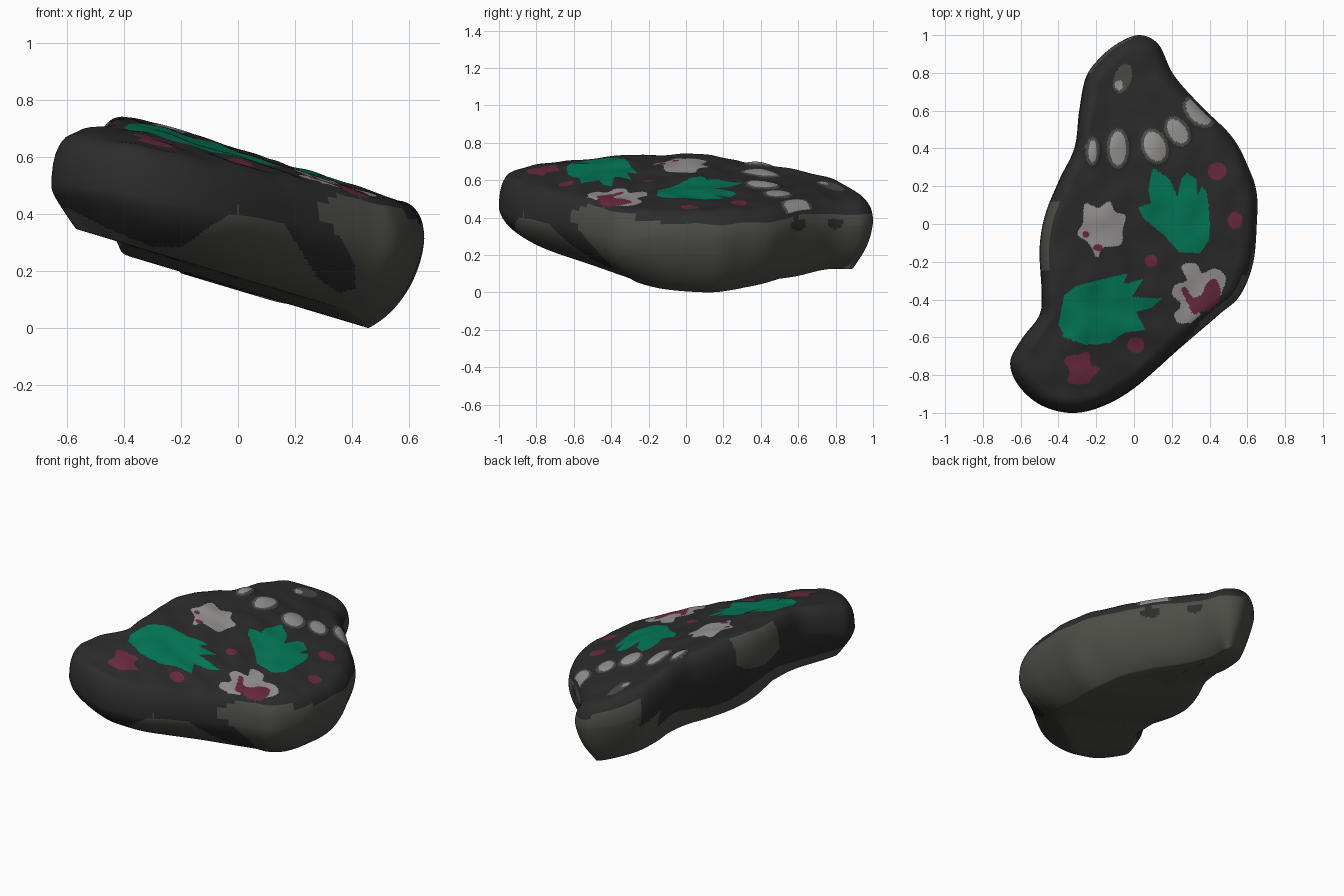
import bpy, math
from mathutils import Vector, noise

if "Cube" in bpy.data.objects:
    bpy.data.objects.remove(bpy.data.objects["Cube"])

N, TOP, SIDE, BOT = 540, 100, 30, 6

def material(name, rgb):
    m = bpy.data.materials.new(name)
    m.diffuse_color = (*rgb, 1)
    m.use_nodes = True
    m.node_tree.nodes["Principled BSDF"].inputs["Base Color"].default_value = m.diffuse_color
    return m

CHAR, OLIVE, WHITE, GREEN, PINK = range(5)
mats = [material("charcoal", (0.025, 0.025, 0.025)),
        material("olive grey", (0.075, 0.075, 0.064)),
        material("pale grey", (0.32, 0.30, 0.30)),
        material("green paint", (0.001, 0.195, 0.10)),
        material("plum paint", (0.15, 0.024, 0.051))]

# Plan outline of the stone, clockwise from the back tip
outline = [(.03, 1), (.13, .95), (.21, .79), (.35, .63), (.52, .46), (.61, .29), (.65, .16),
           (.65, 0), (.63, -.21), (.56, -.38), (.45, -.48), (.24, -.66), (0, -.87), (-.18, -.97),
           (-.34, -1), (-.5, -.955), (-.615, -.85), (-.655, -.73), (-.595, -.61), (-.5, -.48),
           (-.49, -.35), (-.5, -.13), (-.47, .05), (-.395, .235), (-.315, .405), (-.29, .6),
           (-.255, .775), (-.18, .88), (-.08, .96)]

def smooth_loop(pts, count):
    """Closed Catmull-Rom curve, resampled evenly, counter-clockwise."""
    p = [Vector(q) for q in reversed(pts)]
    n, fine = len(p), []
    for i in range(n):
        a, b, c, d = (p[(i + k) % n] for k in (-1, 0, 1, 2))
        for s in range(40):
            t = s / 40
            fine.append(0.5 * (2 * b + (c - a) * t + (2 * a - 5 * b + 4 * c - d) * t * t
                               + (3 * b - a - 3 * c + d) * t ** 3))
    fine.append(fine[0])
    length = [0]
    for u, v in zip(fine, fine[1:]):
        length.append(length[-1] + (v - u).length)
    out, j = [], 0
    for i in range(count):
        want = length[-1] * i / count
        while length[j + 1] < want:
            j += 1
        out.append(fine[j].lerp(fine[j + 1], (want - length[j]) / (length[j + 1] - length[j])))
    return out

loop = smooth_loop(outline, N)
W = N // 40
normals = []
for i in range(N):
    d = loop[(i + W) % N] - loop[i - W]
    normals.append(Vector((d.y, -d.x)).normalized())

# Painted marks: pale pads (cx, cy, rx, ry, tilt in degrees) and polygons
pads = [(-.22, .385, .022, .06, 0), (-.085, .40, .043, .09, 0), (.11, .41, .055, .08, 20),
        (.23, .49, .045, .07, 35), (.35, .60, .06, .085, 45)]
plum_dots = [(.44, .28, .05, .045, 0), (.535, .02, .038, .045, 0), (.09, -.195, .033, .033, 0),
             (.01, -.64, .045, .042, 0), (-.255, -.055, .018, .018, 0), (-.19, -.125, .025, .018, 0)]
green_leaves = [
    [(.10, .30), (.19, .235), (.23, .14), (.25, .24), (.28, .27), (.33, .235), (.335, .15),
     (.36, .2), (.385, .17), (.40, .06), (.40, -.08), (.35, -.155), (.24, -.15), (.16, -.06),
     (.05, .03), (.02, .09), (.09, .11), (.075, .18)],
    [(-.40, -.53), (-.37, -.38), (-.31, -.33), (-.20, -.30), (-.03, -.26), (-.06, -.32),
     (.05, -.29), (-.01, -.385), (.15, -.395), (.10, -.44), (.01, -.465), (.06, -.56),
     (-.05, -.575), (-.13, -.63), (-.26, -.64), (-.37, -.6)]]
pale_stars = [
    [(-.26, .11), (-.19, .085), (-.13, .12), (-.10, .065), (-.045, .045), (-.06, -.03),
     (-.07, -.11), (-.165, -.125), (-.195, -.18), (-.24, -.1), (-.3, -.055), (-.27, .01)],
    [(.25, -.22), (.33, -.21), (.36, -.26), (.43, -.235), (.485, -.28), (.47, -.35), (.44, -.42),
     (.37, -.43), (.33, -.51), (.24, -.525), (.21, -.48), (.25, -.43), (.2, -.37), (.22, -.32),
     (.28, -.3)]]
plum_shapes = [
    [(.25, -.345), (.28, -.34), (.31, -.39), (.36, -.37), (.38, -.32), (.43, -.29), (.46, -.36),
     (.43, -.44), (.36, -.465), (.31, -.475), (.29, -.43)],
    [(-.35, -.70), (-.29, -.69), (-.24, -.68), (-.23, -.74), (-.18, -.765), (-.215, -.81),
     (-.26, -.85), (-.35, -.84), (-.34, -.78), (-.37, -.73)]]
pale_stars, plum_shapes = ([[tuple(q) for q in smooth_loop(s, 48)] for s in group]
                           for group in (pale_stars, plum_shapes))
dark_finger = [(.08, .42), (.17, .35), (.28, .17), (.35, .12), (.41, .13), (.41, .22), (.35, .33),
               (.25, .42)]
front_line = [(-.7, .47), (-.45, .34), (-.3, .28), (-.2, .28), (-.1, .35), (0, .41), (.1, .38),
              (.2, .40), (.27, .42), (.35, .46), (.5, .43), (.7, .39)]

def oval(x, y, e, grow=0):
    cx, cy, rx, ry, deg = e
    c, s = math.cos(math.radians(deg)), math.sin(math.radians(deg))
    u, v = (x - cx) * c + (y - cy) * s, (y - cy) * c - (x - cx) * s
    return (u / (rx + grow)) ** 2 + (v / (ry + grow)) ** 2

def inside(x, y, poly):
    hit = False
    for (ax, ay), (bx, by) in zip(poly, poly[1:] + poly[:1]):
        if (ay > y) != (by > y) and x < ax + (y - ay) * (bx - ax) / (by - ay):
            hit = not hit
    return hit

# Sloping top and underside of the stone
def z_top(x, y):
    z = .622 - .315 * x - (.13 if y > 0 else .1) * y * y - .7 * min(0, x + .25) ** 2
    z += .012 * noise.noise(Vector((x * 8, y * 8, .3)))
    for e in pads:
        q = oval(x, y, e, .03)
        if q < 1:
            z += .014 * (1 - q)
    return z

def z_bottom(x, y):
    back = max(0, min(1, (y - .3) / .35))
    return .132 - .3 * x + .04 * min(1, abs(y - .1) / .4) ** 2 - .045 * back * back * (3 - 2 * back)

verts, rings = [], []

def add_ring(points):
    rings.append(len(verts))
    verts.extend(points)

def widest(n):
    """Depth below the top at which the wall bulges furthest."""
    return .11 + .06 * max(0, -n.x, -n.y)

centre = Vector((.03, -.08))
for k in range(1, TOP + 1):                     # top, centre outwards
    ring = []
    for p, n in zip(loop, normals):
        q = centre.lerp(p - n * .075, k / TOP)
        ring.append((q.x, q.y, z_top(q.x, q.y)))
    add_ring(ring)
for inset, drop in ((.063, .02), (.05, .05), (.037, .12), (.025, .22), (.014, .36),
                    (.006, .54), (.0015, .77)):  # rounded rim
    ring = []
    for p, n in zip(loop, normals):
        q = p - n * inset
        ring.append((q.x, q.y, z_top(q.x, q.y) - drop * widest(n)))
    add_ring(ring)
for k in range(SIDE + 1):                       # leaning side walls
    u, ring = k / SIDE, []
    for p, n in zip(loop, normals):
        depth = .145 + .055 * n.x - .035 * n.y
        q = p - n * depth * u ** 2
        q -= n * .008 * math.sin(u * math.pi) * (1 + noise.noise(Vector((p.x * 4, p.y * 4, u))))
        z = (z_top(p.x, p.y) - widest(n)) * (1 - u) + z_bottom(q.x, q.y) * u
        ring.append((q.x, q.y, z))
    add_ring(ring)
last = verts[rings[-1]:]
for k in range(1, BOT):                         # underside
    ring = []
    for v in last:
        q = Vector(v[:2]).lerp(centre, k / BOT)
        ring.append((q.x, q.y, z_bottom(q.x, q.y)))
    add_ring(ring)

faces, tags = [], []
for r in range(len(rings) - 1):
    a, b = rings[r], rings[r + 1]
    for i in range(N):
        j = (i + 1) % N
        faces.append((a + i, b + i, b + j, a + j))
        tags.append((r, i))
verts.append((centre.x, centre.y, z_top(*centre)))
verts.append((centre.x, centre.y, z_bottom(*centre)))
for i in range(N):
    j = (i + 1) % N
    faces += [(len(verts) - 2, rings[0] + i, rings[0] + j),
              (len(verts) - 1, rings[-1] + j, rings[-1] + i)]
    tags += [(0, i), (len(rings) + 1, i)]

def paint_top(x, y):
    if any(inside(x, y, s) for s in plum_shapes) or any(oval(x, y, e) < 1 for e in plum_dots):
        return PINK
    if any(inside(x, y, s) for s in green_leaves):
        return GREEN
    if any(inside(x, y, s) for s in pale_stars) or any(oval(x, y, e) < 1 for e in pads):
        return WHITE
    if oval(x, y, (-.08, .735, .022, .025, 0)) < 1:
        return WHITE
    if any(oval(x, y, e, .016) < 1 for e in pads) or oval(x, y, (-.06, .77, .045, .08, -20)) < 1:
        return OLIVE
    return CHAR

def paint_side(x, y, z, n, u, drop):
    if n.y < -.35:                              # front
        for (ax, az), (bx, bz) in zip(front_line, front_line[1:]):
            if ax <= x < bx:
                low = z < az + (bz - az) * (x - ax) / (bx - ax)
                return OLIVE if low and not inside(x, z, dark_finger) else CHAR
    if n.x > .2 or (n.y > .2 and y > .8):       # right and back
        spots = [(.6, .36, .04, .035, 0), (.8, .365, .04, .03, 0), (-.33, .32, .04, .09, 0)]
        dark = x > 0 and any(oval(y, z, e) < 1 for e in spots)
        return OLIVE if drop > .05 and not dark else CHAR
    if -.25 < y < .12 and u < .25 * (1 - ((y + .07) / .19) ** 2):
        return OLIVE                            # worn patch on the left
    edge = .68 + .12 * math.sin(y * 9) - (.45 if y > .65 else 0)
    return OLIVE if u > edge else CHAR

indices = []
for f, (r, i) in zip(faces, tags):
    x, y, z = (sum(verts[k][c] for k in f) / len(f) for c in range(3))
    if r >= TOP + 7 + SIDE:
        indices.append(OLIVE)
        continue
    colour = paint_top(x, y) if r < TOP + 4 else CHAR
    if colour == CHAR and r >= TOP + 1:
        p = loop[i]
        drop = z_top(p.x, p.y) - z
        u = max(0, r - TOP - 6) / SIDE
        colour = paint_side(x, y, z, normals[i], u, drop)
    indices.append(colour)

low = min(v[2] for v in verts)
mesh = bpy.data.meshes.new("painted_stone")
mesh.from_pydata([(x, y, z - low) for x, y, z in verts], [], faces)
for m in mats:
    mesh.materials.append(m)
mesh.polygons.foreach_set("material_index", indices)
stone = bpy.data.objects.new("painted_stone", mesh)
bpy.context.collection.objects.link(stone)
bpy.context.view_layer.objects.active = stone
stone.select_set(True)
bpy.ops.object.shade_smooth_by_angle(angle=math.radians(80))
